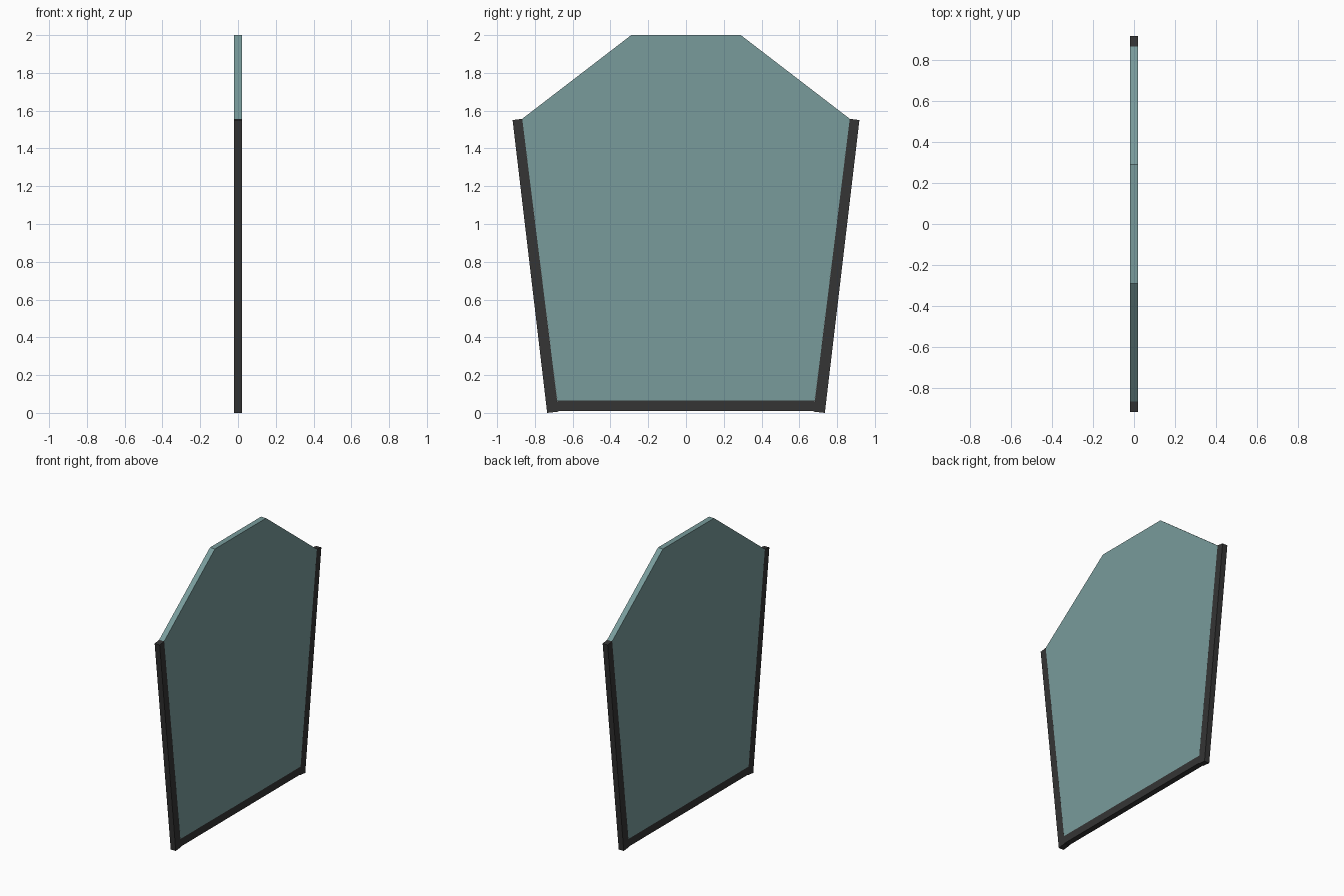
import bpy, bmesh

if "Cube" in bpy.data.objects:
    bpy.data.objects.remove(bpy.data.objects["Cube"])

T = 0.02  # half thickness


def material(name, color):
    m = bpy.data.materials.new(name)
    m.diffuse_color = color
    m.use_nodes = True
    m.node_tree.nodes["Principled BSDF"].inputs["Base Color"].default_value = m.diffuse_color
    return m


def slab(name, profile, mat, half=T):
    """Extrude a closed (y, z) outline along x."""
    bm = bmesh.new()
    face = bm.faces.new([bm.verts.new((-half, y, z)) for y, z in profile])
    ext = bmesh.ops.extrude_face_region(bm, geom=[face])
    verts = [v for v in ext["geom"] if isinstance(v, bmesh.types.BMVert)]
    bmesh.ops.translate(bm, verts=verts, vec=(2 * half, 0, 0))
    bmesh.ops.recalc_face_normals(bm, faces=bm.faces)
    mesh = bpy.data.meshes.new(name)
    bm.to_mesh(mesh)
    bm.free()
    mesh.materials.append(mat)
    obj = bpy.data.objects.new(name, mesh)
    bpy.context.collection.objects.link(obj)
    return obj


glass = material("tinted_glass", (0.19, 0.33, 0.33, 1))
dark = material("dark_frame", (0.035, 0.035, 0.035, 1))

# Pane with clipped upper corners
right = [(0.682, 0.065), (0.867, 1.557), (0.29, 2.0)]
slab("glass_pane", right + [(-y, z) for y, z in reversed(right)], glass)

# Slanted side rails, mirrored
rail = [(0.735, 0.0), (0.918, 1.55), (0.867, 1.557), (0.682, 0.0065)]
rail[3] = (0.675, 0.0065)
for side, s in (("right", 1), ("left", -1)):
    slab(side + "_rail", [(s * y, z) for y, z in rail], dark)

# Bottom rail between the side rails
slab("bottom_rail", [(-0.676, 0.01), (0.676, 0.01), (0.682, 0.066), (-0.682, 0.066)], dark)
